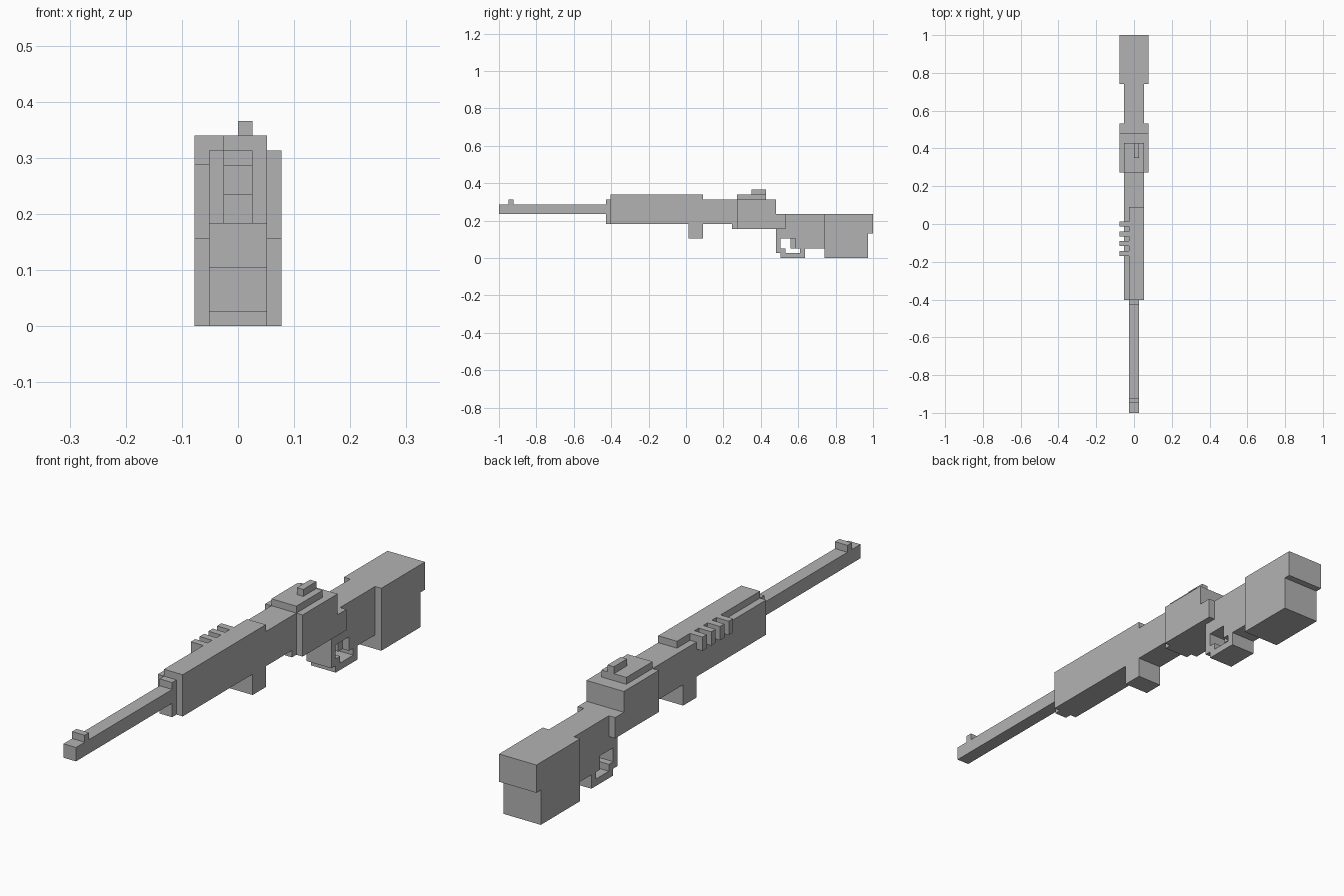
import bpy
import bmesh
from mathutils import Vector

default_cube = bpy.data.objects.get("Cube")
if default_cube:
    bpy.data.objects.remove(default_cube, do_unlink=True)

# The model sits on a block grid: one unit is a 77th of its length
UNIT = 2 / 77
HEIGHT_UNIT = 0.0261

grey = bpy.data.materials.new("plain_grey")
grey.use_nodes = True
colour = (0.45, 0.45, 0.45, 1)
grey.diffuse_color = colour
grey.node_tree.nodes["Principled BSDF"].inputs["Base Color"].default_value = colour


def finish(name, mesh_data):
    mesh = bpy.data.meshes.new(name)
    bmesh.ops.recalc_face_normals(mesh_data, faces=mesh_data.faces)
    mesh_data.to_mesh(mesh)
    mesh_data.free()
    mesh.materials.append(grey)
    part = bpy.data.objects.new(name, mesh)
    bpy.context.collection.objects.link(part)
    return part


def place(x, step, height):
    """Grid position: y steps count from the muzzle."""
    return Vector((x * UNIT, step * UNIT - 1, height * HEIGHT_UNIT))


def block(name, x, y, z):
    """Box between grid limits."""
    low, high = (place(x[i], y[i], z[i]) for i in (0, 1))
    bm = bmesh.new()
    bmesh.ops.create_cube(bm, size=1)
    bmesh.ops.scale(bm, vec=high - low, verts=bm.verts)
    bmesh.ops.translate(bm, vec=(low + high) / 2, verts=bm.verts)
    return finish(name, bm)


def side_profile(name, half_width, points):
    """Side outline extruded across the width."""
    bm = bmesh.new()
    face = bm.faces.new([bm.verts.new(place(-half_width, y, z)) for y, z in points])
    result = bmesh.ops.extrude_face_region(bm, geom=[face])
    moved = [v for v in result["geom"] if isinstance(v, bmesh.types.BMVert)]
    bmesh.ops.translate(bm, vec=(2 * half_width * UNIT, 0, 0), verts=moved)
    return finish(name, bm)


narrow, middle, wide = (-1, 1), (-2, 2), (-3, 3)

# Barrel and front sight
block("barrel", narrow, (0, 22), (9, 11))
block("front_sight", narrow, (2, 3), (11, 12))
block("barrel_collar", narrow, (22, 23), (7, 12))

# Receiver with raised cover, offset to one side
side_profile("receiver", 2, [(23, 7), (48, 7), (48, 6), (49, 6), (49, 12), (23, 12)])
block("top_cover", (-1, 2), (23, 42), (12, 13))
block("magazine", middle, (39, 42), (4, 7))

# Row of side teeth
for i in range(4):
    start = 32 + 2 * i
    block(f"side_tooth_{i + 1}", (-3, -1), (start, start + 1), (11, 13))

# Rear housing, plate and rear sight
side_profile("rear_housing", 3,
             [(49, 6), (59, 6), (59, 9), (57, 9), (57, 12), (49, 12)])
block("rear_plate", middle, (49, 55), (12, 13))
block("rear_sight", (0, 1), (52, 55), (13, 14))

# Grip neck, trigger and guard
side_profile("grip_neck", 2,
             [(58, 4), (61, 4), (61, 2), (67, 2), (67, 9), (58, 9)])
side_profile("trigger_guard", 2,
             [(57, 1), (58, 1), (58, 0), (63, 0), (63, 2), (62, 2),
              (62, 1), (59, 1), (59, 2), (58, 2), (58, 6), (57, 6)])
block("trigger", narrow, (60, 61), (2, 4))

# Shoulder stock with overhanging butt
side_profile("shoulder_stock", 3,
             [(67, 0), (76, 0), (76, 5), (77, 5), (77, 9), (67, 9)])
